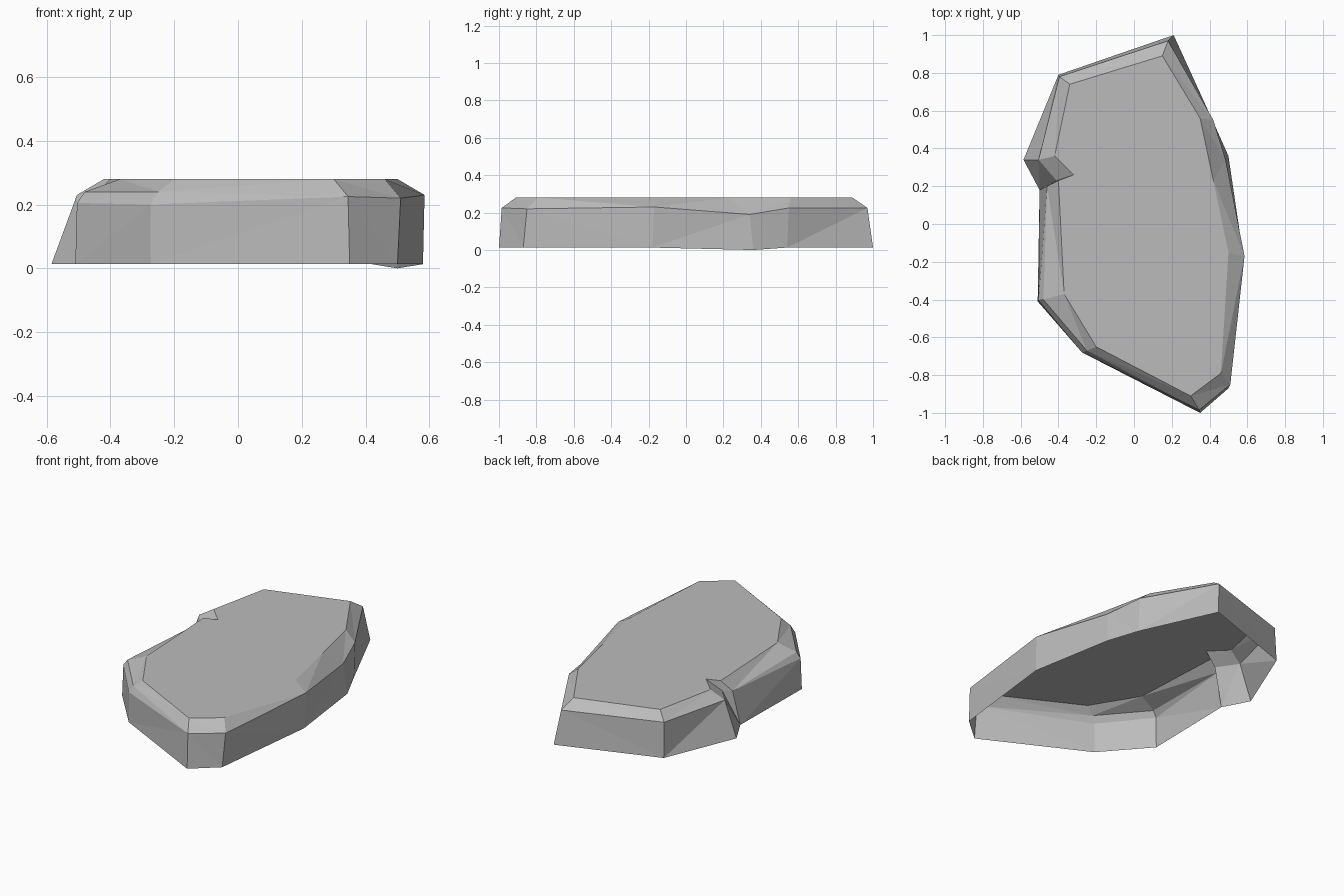
import bpy
import bmesh

cube = bpy.data.objects.get("Cube")
if cube:
    bpy.data.objects.remove(cube, do_unlink=True)

BASE_Z, TOP_Z = 0.013, 0.28

# Corners around the slab: base (x, y), shoulder (x, y, z), top rim (x, y)
corners = [
    ((0.35, -1.0), (0.345, -0.985, 0.225), (0.30, -0.91)),
    ((0.50, -0.87), (0.51, -0.85, 0.22), (0.46, -0.79)),
    ((0.58, -0.18), (0.585, -0.17, 0.23), (0.50, -0.15)),
    ((0.50, 0.36), (0.485, 0.34, 0.19), (0.42, 0.23)),
    ((0.42, 0.54), (0.42, 0.55, 0.225), (0.35, 0.56)),
    ((0.21, 1.0), (0.18, 0.97, 0.225), (0.15, 0.89)),
    ((-0.40, 0.79), (-0.395, 0.78, 0.23), (-0.34, 0.74)),
    ((-0.585, 0.34), (-0.505, 0.34, 0.23), (-0.42, 0.36)),
    ((-0.50, 0.18), (-0.41, 0.23, 0.22), (-0.32, 0.26)),
    ((-0.50, 0.17), (-0.46, 0.20, 0.22), (-0.40, 0.23)),
    ((-0.51, -0.41), (-0.505, -0.405, 0.205), (-0.37, -0.37)),
    ((-0.275, -0.68), (-0.275, -0.68, 0.20), (-0.20, -0.65)),
]
# Extra bevel where the rim is worn at the right front
worn = {10: (-0.48, -0.40, 0.24), 11: (-0.25, -0.67, 0.24)}

stone = bpy.data.materials.new("grey stone")
stone.use_nodes = True
colour = (0.50, 0.50, 0.50, 1.0)
stone.diffuse_color = colour
stone.node_tree.nodes["Principled BSDF"].inputs["Base Color"].default_value = colour

# Stack the rings into an open-bottomed shell
bm = bmesh.new()
rings = [
    [bm.verts.new((*base, BASE_Z)) for base, _, _ in corners],
    [bm.verts.new(shoulder) for _, shoulder, _ in corners],
    [bm.verts.new(worn.get(i, c[1])) for i, c in enumerate(corners)],
    [bm.verts.new((*top, TOP_Z)) for _, _, top in corners],
]
rings[0][3].co.z = 0.0  # lowest point of the base

count = len(corners)
for lower, upper in zip(rings, rings[1:]):
    for i in range(count):
        j = (i + 1) % count
        bm.faces.new((lower[i], lower[j], upper[j], upper[i]))
bm.faces.new(rings[-1])  # flat top

bmesh.ops.remove_doubles(bm, verts=bm.verts, dist=0.0005)
bmesh.ops.triangulate(bm, faces=bm.faces)
bm.normal_update()

mesh = bpy.data.meshes.new("rock_slab")
bm.to_mesh(mesh)
bm.free()
mesh.materials.append(stone)
slab = bpy.data.objects.new("rock_slab", mesh)
bpy.context.collection.objects.link(slab)
